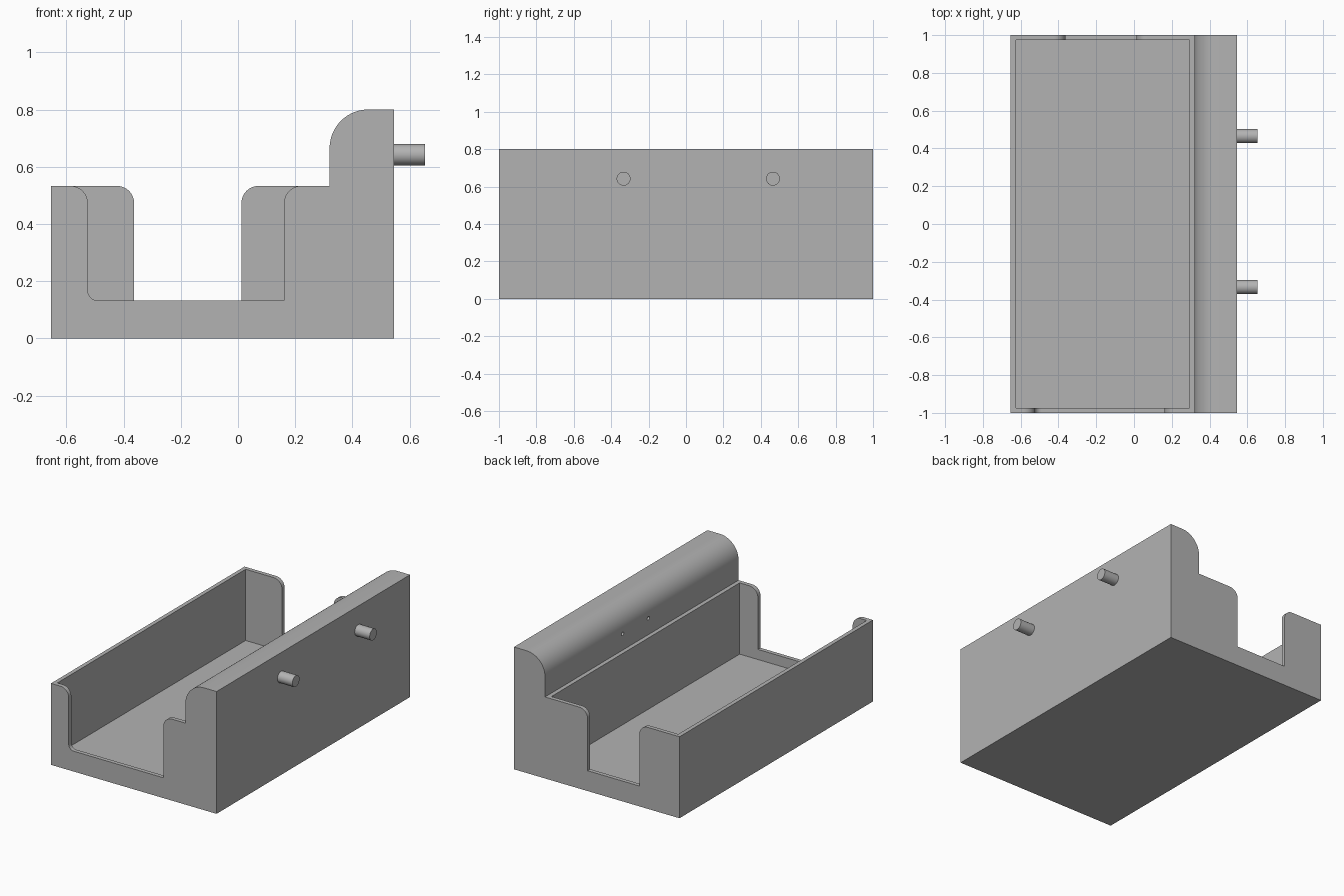
import bpy, bmesh
from math import sin, cos, pi, radians
from mathutils import Matrix, Vector

if "Cube" in bpy.data.objects:
    bpy.data.objects.remove(bpy.data.objects["Cube"], do_unlink=True)

grey = bpy.data.materials.new("plain grey")
grey.use_nodes = True
COLOUR = (0.45, 0.45, 0.45, 1)
grey.diffuse_color = COLOUR
grey.node_tree.nodes["Principled BSDF"].inputs["Base Color"].default_value = COLOUR

LEFT, RIGHT = -0.653, 0.545       # body sides
RIM, TOP, SILL = 0.533, 0.8, 0.133
RIDGE = 0.32                      # inner face of the tall ridge
WALL = 0.027


def add_object(name, bm):
    bmesh.ops.recalc_face_normals(bm, faces=bm.faces)
    mesh = bpy.data.meshes.new(name)
    bm.to_mesh(mesh)
    bm.free()
    mesh.materials.append(grey)
    obj = bpy.data.objects.new(name, mesh)
    bpy.context.collection.objects.link(obj)
    return obj


def arc(cx, cz, r, start, end, steps=14):
    angles = [radians(start + (end - start) * i / steps) for i in range(steps + 1)]
    return [(cx + r * cos(a), cz + r * sin(a)) for a in angles]


def prism(name, outline, y0, y1):
    """Extrude an x-z outline along y."""
    bm = bmesh.new()
    face = bm.faces.new([bm.verts.new((x, y0, z)) for x, z in outline])
    ext = bmesh.ops.extrude_face_region(bm, geom=[face])["geom"]
    moved = [v for v in ext if isinstance(v, bmesh.types.BMVert)]
    bmesh.ops.translate(bm, verts=moved, vec=(0, y1 - y0, 0))
    return add_object(name, bm)


def rod(name, x0, x1, y, z, r):
    """Cylinder lying along x."""
    bm = bmesh.new()
    place = Matrix.Translation(Vector(((x0 + x1) / 2, y, z))) @ Matrix.Rotation(pi / 2, 4, 'Y')
    bmesh.ops.create_cone(bm, cap_ends=True, segments=32, radius1=r, radius2=r,
                          depth=x1 - x0, matrix=place)
    return add_object(name, bm)


def opening(name, x0, x1, r, foot, y0, y1):
    """Doorway cutter whose sides flare out into the rim in rounded corners."""
    bottom = arc(x0 + foot, SILL + foot, foot, 180, 270) if foot else [(x0, SILL)]
    outline = bottom + [(x1, SILL)]
    outline += arc(x1 + r, RIM - r, r, 180, 90) + [(x1 + r, RIM + 0.1), (x0 - r, RIM + 0.1)]
    outline += arc(x0 - r, RIM - r, r, 90, 0)
    return prism(name, outline, y0, y1)


# Body: low tray with a round-shouldered ridge along one side
R = 0.135
body = prism("tray_body",
             [(LEFT, 0), (RIGHT, 0), (RIGHT, TOP)]
             + arc(RIDGE + R, TOP - R, R, 90, 180)
             + [(RIDGE, RIM), (LEFT, RIM)], -1, 1)

# Cavity, end openings and the two small holes in the ridge
x0, x1, floor, y = LEFT + WALL, RIDGE - WALL, 0.067, 1 - WALL
cutters = [
    prism("cavity_cutter", [(x0, floor), (x1, floor), (x1, 0.7), (x0, 0.7)], -y, y),
    opening("front_opening_cutter", -0.525, 0.161, 0.06, 0.035, -1.1, -0.9),
    opening("back_opening_cutter", -0.363, 0.012, 0.06, 0, 0.9, 1.1),
]
cutters += [rod("hole_cutter", RIDGE - 0.02, RIDGE + 0.08, hy, 0.64, 0.012) for hy in (-0.068, 0.198)]

bpy.context.view_layer.objects.active = body
for cutter in cutters:
    cutter.hide_render = True
    mod = body.modifiers.new("cut", 'BOOLEAN')
    mod.operation, mod.solver, mod.object = 'DIFFERENCE', 'EXACT', cutter
    bpy.ops.object.modifier_apply(modifier=mod.name)
    bpy.data.objects.remove(cutter, do_unlink=True)

# Mounting pins on the outer face of the ridge
pins = [rod(name, RIGHT - 0.005, 0.653, py, 0.642, 0.037)
        for name, py in (("front_pin", -0.334), ("back_pin", 0.465))]

bpy.ops.object.select_all(action='DESELECT')
for obj in [body] + pins:
    obj.select_set(True)
bpy.ops.object.shade_smooth_by_angle(angle=radians(30))
